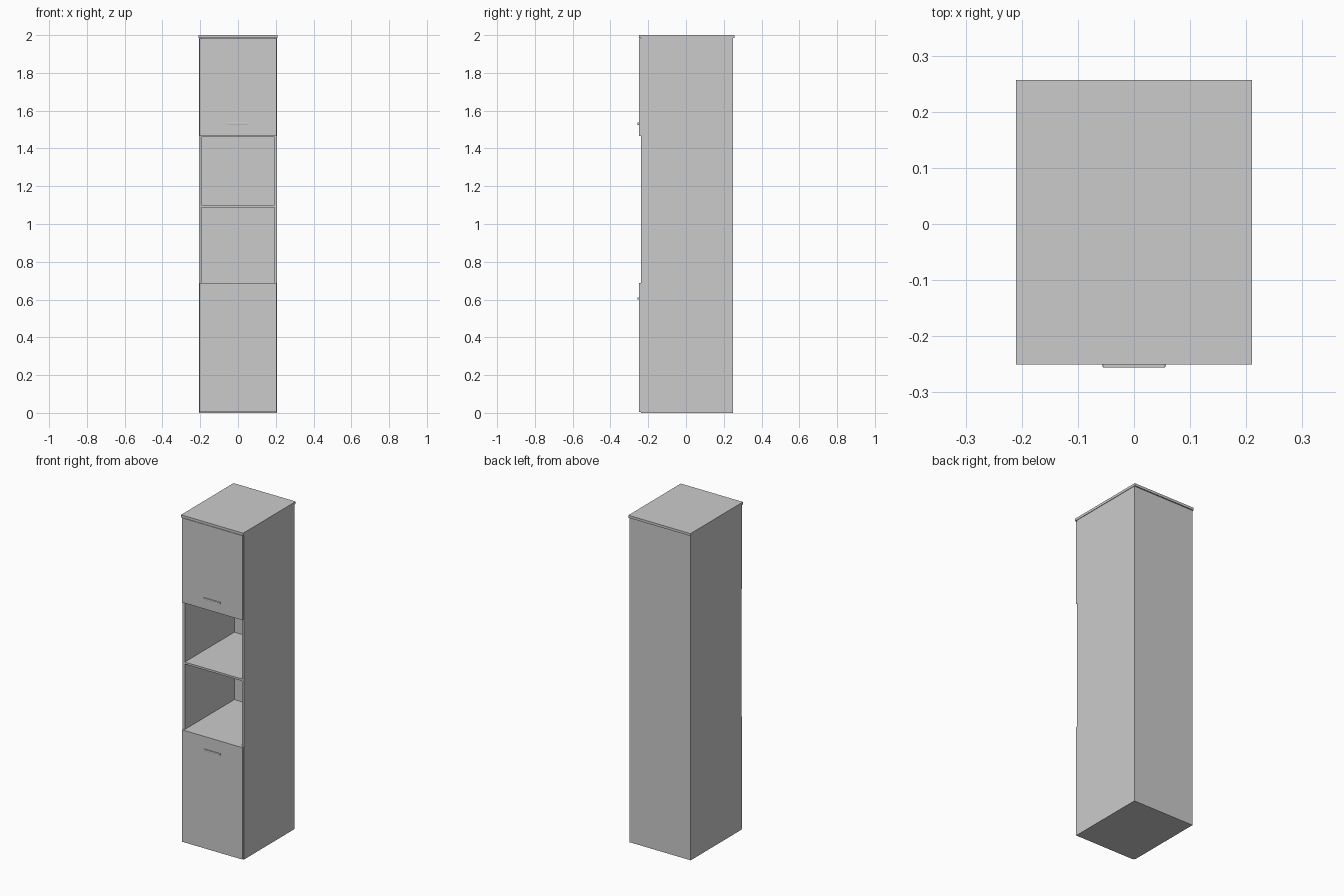
import bpy

cube = bpy.data.objects.get("Cube")
if cube:
    bpy.data.objects.remove(cube, do_unlink=True)

grey = bpy.data.materials.new("plain grey")
grey.use_nodes = True
COLOUR = (0.6, 0.6, 0.6, 1)
grey.diffuse_color = COLOUR
grey.node_tree.nodes["Principled BSDF"].inputs["Base Color"].default_value = COLOUR


def box(name, x, y, z, bevel=0):
    """Box from (min, max) ranges on each axis."""
    bpy.ops.mesh.primitive_cube_add(size=1, location=[sum(r) / 2 for r in (x, y, z)])
    ob = bpy.context.object
    ob.name = name
    ob.scale = [r[1] - r[0] for r in (x, y, z)]
    bpy.ops.object.transform_apply(location=False, rotation=False, scale=True)
    ob.data.materials.append(grey)
    if bevel:
        mod = ob.modifiers.new("soft edges", "BEVEL")
        mod.width = bevel
        mod.segments = 2
    return ob


FRONT, BACK = -0.238, 0.25
OUT, IN = 0.207, 0.193
TOP = 1.985

# Carcass
for side, s in (("left", 1), ("right", -1)):
    box(side + "_side_panel", sorted((s * IN, s * OUT)), (FRONT, BACK), (0, TOP))
box("back_panel", (-IN, IN), (0.24, BACK), (0, TOP))
box("top_board", (-0.21, 0.21), (-0.25, 0.257), (TOP, 2))

# Horizontal boards: base, niche floor, open shelf, niche ceiling
boards = {"base_board": (0, 0.014), "niche_floor": (0.674, 0.688),
          "middle_shelf": (1.088, 1.1), "niche_ceiling": (1.461, 1.475)}
for name, z in boards.items():
    box(name, (-IN, IN), (FRONT, 0.24), z)

# Doors and their bar handles
for level, z, handle_z in (("lower", (0.004, 0.688), 0.606),
                           ("upper", (1.467, 1.983), 1.531)):
    box(level + "_door", (-0.204, 0.204), (-0.25, FRONT), z)
    box(level + "_handle", (-0.056, 0.056), (-0.256, -0.249),
        (handle_z - 0.006, handle_z + 0.006), bevel=0.0015)
